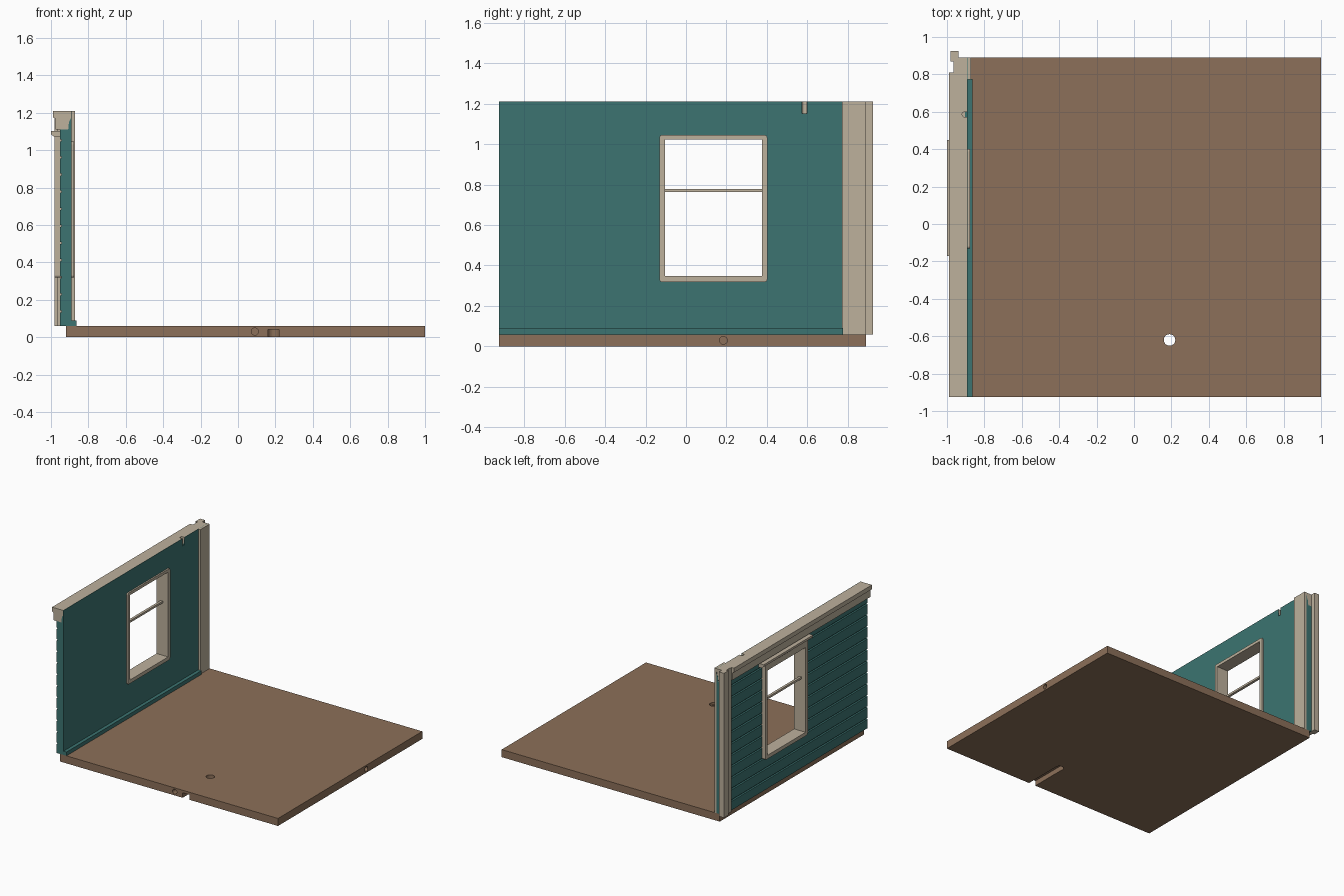
import bpy, bmesh, math

if "Cube" in bpy.data.objects:
    bpy.data.objects.remove(bpy.data.objects["Cube"])


def material(name, rgb):
    m = bpy.data.materials.new(name)
    m.diffuse_color = (*rgb, 1)
    m.use_nodes = True
    m.node_tree.nodes["Principled BSDF"].inputs["Base Color"].default_value = m.diffuse_color
    return m


TEAL = material("teal paint", (0.045, 0.175, 0.166))
TAN = material("tan trim", (0.51, 0.44, 0.335))
BROWN = material("brown floor", (0.262, 0.162, 0.100))


def finish(name, bm, mat):
    bmesh.ops.recalc_face_normals(bm, faces=bm.faces[:])
    me = bpy.data.meshes.new(name)
    bm.to_mesh(me)
    bm.free()
    me.materials.append(mat)
    ob = bpy.data.objects.new(name, me)
    bpy.context.collection.objects.link(ob)
    return ob


def prism(name, profile, y0, y1, mat):
    """Extrude an xz profile along y."""
    bm = bmesh.new()
    face = bm.faces.new([bm.verts.new((x, y0, z)) for x, z in profile])
    res = bmesh.ops.extrude_face_region(bm, geom=[face])
    verts = [v for v in res["geom"] if isinstance(v, bmesh.types.BMVert)]
    bmesh.ops.translate(bm, verts=verts, vec=(0, y1 - y0, 0))
    return finish(name, bm, mat)


def box(name, x, y, z, mat):
    return prism(name, [(x[0], z[0]), (x[1], z[0]), (x[1], z[1]), (x[0], z[1])],
                 y[0], y[1], mat)


def rod(name, r, length, loc, axis, mat):
    bm = bmesh.new()
    bmesh.ops.create_cone(bm, cap_ends=True, segments=24, radius1=r,
                          radius2=r, depth=length)
    ob = finish(name, bm, mat)
    ob.location = loc
    ob.rotation_euler = {"x": (0, math.pi / 2, 0), "y": (math.pi / 2, 0, 0),
                         "z": (0, 0, 0)}[axis]
    return ob


def cut(target, cutters):
    """Subtract the cutters for good, then remove them."""
    for c in cutters:
        m = target.modifiers.new("cut", "BOOLEAN")
        m.operation, m.object, m.solver = "DIFFERENCE", c, "EXACT"
    bpy.context.view_layer.update()
    dg = bpy.context.evaluated_depsgraph_get()
    me = bpy.data.meshes.new_from_object(target.evaluated_get(dg))
    target.modifiers.clear()
    target.data = me
    for c in cutters:
        bpy.data.objects.remove(c)


# Floor slab with cable groove, drop hole and side peg holes
floor = box("floor", (-0.92, 1.0), (-0.925, 0.89), (0, 0.06), BROWN)
cut(floor, [
    rod("drop_hole", 0.031, 0.3, (0.19, -0.62, 0.03), "z", BROWN),
    box("groove", (0.16, 0.22), (-1.0, -0.62), (-0.05, 0.04), BROWN),
    rod("front_peg_hole", 0.019, 0.12, (0.09, -0.925, 0.03), "y", BROWN),
    rod("side_peg_hole", 0.019, 0.12, (1.0, 0.185, 0.03), "x", BROWN),
])

# Wall: grooved siding outside, flat inside, thin inner lip up to the top
siding = [(-0.952, 0.06)]
for i in range(11):
    z = 0.138 + i * 0.0915
    siding += [(-0.952, z - 0.008), (-0.943, z - 0.004), (-0.943, z + 0.004),
               (-0.952, z + 0.005)]
lip = [(-0.952, 1.11), (-0.908, 1.11), (-0.904, 1.15), (-0.894, 1.17), (-0.892, 1.21)]
wall = prism("wall", siding + lip + [(-0.89, 1.21), (-0.89, 0.06)], -0.925, 0.89, TEAL)
cut(wall, [
    box("opening", (-1.1, -0.8), (-0.12, 0.39), (0.335, 1.035), TEAL),
    box("slot", (-0.914, -0.8), (0.573, 0.599), (1.15, 1.3), TEAL),
])

# Baseboard along the inner foot of the wall
box("baseboard", (-0.891, -0.863), (-0.925, 0.775), (0.06, 0.09), TEAL)

# Top cap: stepped moulding, shallower where it meets the corner
cap = prism("top_cap", [(-0.99, 1.21), (-0.99, 1.175), (-0.976, 1.168), (-0.976, 1.11)]
            + lip[1:], -0.925, 0.81, TAN)
cut(cap, [rod("cap_hole", 0.014, 0.2, (-0.905, 0.586, 1.25), "z", TAN),
          box("cap_slot", (-0.905, -0.8), (0.573, 0.599), (1.15, 1.3), TAN)])
prism("top_cap_end", [(-0.965, 1.21), (-0.965, 1.11)] + lip[1:], 0.81, 0.889, TAN)

# Corner trim: inner board, outer board and projecting post
box("inner_corner_board", (-0.891, -0.872), (0.772, 0.89), (0.06, 1.21), TAN)
box("outer_corner_board", (-0.966, -0.945), (0.81, 0.875), (0.06, 1.209), TAN)
box("corner_post", (-0.982, -0.938), (0.87, 0.925), (0.06, 1.21), TAN)

# Window frame: rounded block with the opening cut through
frame = box("window_frame", (-0.98, -0.878), (-0.132, 0.402), (0.318, 1.045), TAN)
bm = bmesh.new()
bm.from_mesh(frame.data)
edges = [e for e in bm.edges if abs(e.verts[0].co.x - e.verts[1].co.x) > 0.05]
bmesh.ops.bevel(bm, geom=edges, offset=0.014, segments=4, profile=0.5, affect="EDGES")
bm.to_mesh(frame.data)
bm.free()
cut(frame, [box("frame_hole", (-1.1, -0.8), (-0.105, 0.375), (0.347, 1.022), TAN)])

# Sash bar and outer window head
box("sash_bar", (-0.945, -0.925), (-0.11, 0.38), (0.763, 0.779), TAN)
box("head_board", (-0.98, -0.945), (-0.132, 0.402), (1.03, 1.085), TAN)
prism("head_crown", [(-0.945, 1.07), (-0.982, 1.07), (-1.0, 1.085), (-1.0, 1.102),
                     (-0.945, 1.102)], -0.17, 0.45, TAN)
